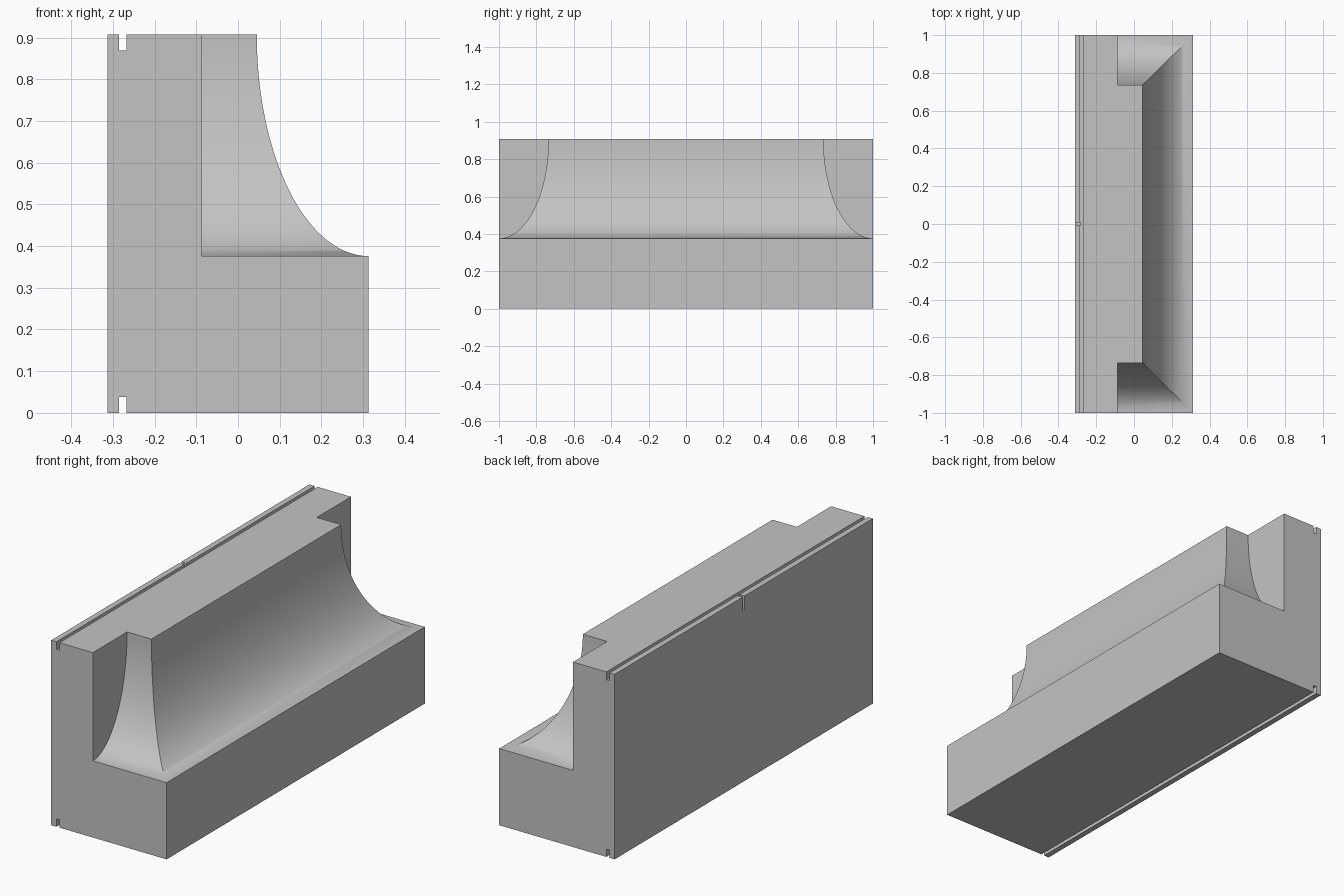
import bpy, bmesh, math

cube = bpy.data.objects.get("Cube")
if cube:
    bpy.data.objects.remove(cube, do_unlink=True)

HALF_X, HALF_Y, HEIGHT = 0.313, 1.0, 0.907
WALL_X = -0.087              # front of the upright wall
BASE_Z = 0.376               # top of the base block
FLARE_X, FLARE_Y = 0.268, 0.265
STEPS = 32

# One flat grey for the whole block
grey = bpy.data.materials.new("plain_grey")
grey.use_nodes = True
grey.diffuse_color = (0.55, 0.55, 0.55, 1)
grey.node_tree.nodes["Principled BSDF"].inputs["Base Color"].default_value = grey.diffuse_color


def make_object(name, bm):
    mesh = bpy.data.meshes.new(name)
    bm.to_mesh(mesh)
    bm.free()
    mesh.materials.append(grey)
    obj = bpy.data.objects.new(name, mesh)
    bpy.context.collection.objects.link(obj)
    return obj


def section(x, y, z):
    """Horizontal outline: back wall, with the flared body in front of it."""
    half = [(-HALF_X, HALF_Y), (WALL_X, HALF_Y), (WALL_X, y), (x, y)]
    return [(px, -py, z) for px, py in half] + [(px, py, z) for px, py in reversed(half)]


# Moulding block: base, upright wall and body with a concave elliptical flare
sections = [section(HALF_X, HALF_Y, 0)]
for i in range(STEPS + 1):
    a = math.pi / 2 * i / STEPS
    sections.append(section(HALF_X - FLARE_X * math.sin(a),
                            HALF_Y - FLARE_Y * math.sin(a),
                            HEIGHT - (HEIGHT - BASE_Z) * math.cos(a)))

bm = bmesh.new()
rings = [[bm.verts.new(p) for p in ring] for ring in sections]
for low, high in zip(rings, rings[1:]):
    for j in range(len(low)):
        k = (j + 1) % len(low)
        bm.faces.new((low[j], low[k], high[k], high[j]))
bm.faces.new(list(reversed(rings[0])))
bm.faces.new(rings[-1])
bmesh.ops.remove_doubles(bm, verts=bm.verts, dist=1e-5)
bmesh.ops.dissolve_degenerate(bm, edges=bm.edges, dist=1e-5)
bmesh.ops.dissolve_limit(bm, angle_limit=math.radians(0.3), verts=bm.verts, edges=bm.edges)
bmesh.ops.recalc_face_normals(bm, faces=bm.faces)
block = make_object("moulding_block", bm)


def cut_box(name, low, high):
    """Subtract an axis-aligned box from the block."""
    bm = bmesh.new()
    bmesh.ops.create_cube(bm, size=1)
    for v in bm.verts:
        v.co = [(a + b) / 2 + c * (b - a) for a, b, c in zip(low, high, v.co)]
    cutter = make_object(name, bm)
    cutter.hide_render = True
    mod = block.modifiers.new(name, "BOOLEAN")
    mod.operation = "DIFFERENCE"
    mod.solver = "EXACT"
    mod.object = cutter
    bpy.ops.object.modifier_apply(modifier=name)
    bpy.data.objects.remove(cutter, do_unlink=True)


bpy.ops.object.select_all(action="DESELECT")
block.select_set(True)
bpy.context.view_layer.objects.active = block

# Long grooves near the back, above and below, and a small notch in the top lip
cut_box("top_groove", (-0.285, -1.1, HEIGHT - 0.038), (-0.268, 1.1, 1))
cut_box("bottom_groove", (-0.285, -1.1, -0.1), (-0.268, 1.1, 0.038))
cut_box("lip_notch", (-0.4, -0.008, HEIGHT - 0.07), (-0.284, 0.008, 1))

bpy.ops.object.shade_smooth_by_angle(angle=math.radians(30))
